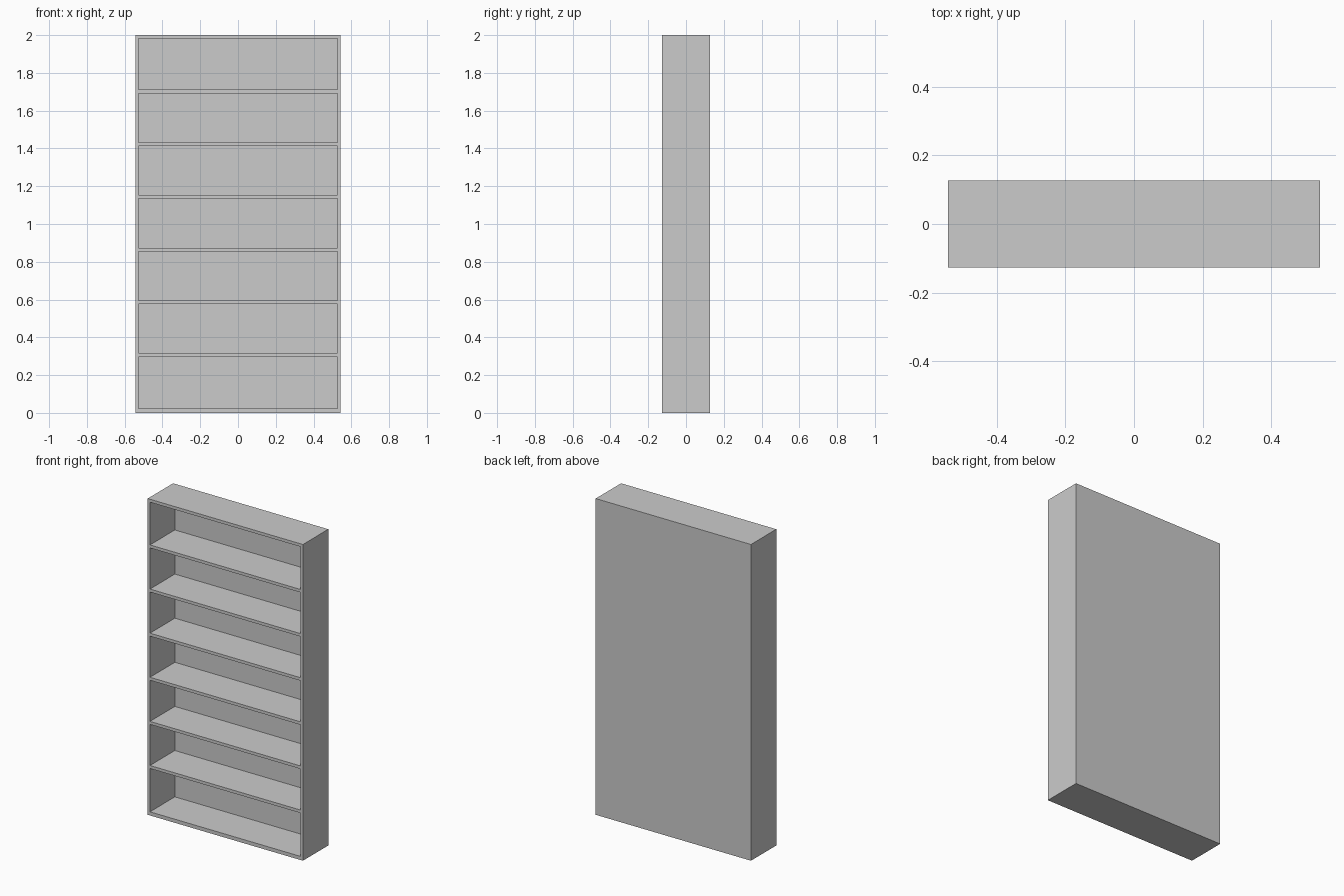
import bpy

W, D, H = 1.086, 0.253, 2.0      # overall size
SIDE, BOARD, BACK = 0.016, 0.019, 0.005
BASE = 0.023                     # bottom board thickness
SHELVES, FIRST, PITCH = 6, 0.316, 0.279

cube = bpy.data.objects.get("Cube")
if cube:
    bpy.data.objects.remove(cube, do_unlink=True)

grey = bpy.data.materials.new("light_grey")
grey.use_nodes = True
colour = (0.6, 0.6, 0.6, 1.0)
grey.diffuse_color = colour
grey.node_tree.nodes["Principled BSDF"].inputs["Base Color"].default_value = colour


def board(name, x, y, z):
    """Box spanning the (low, high) range on each axis."""
    spans = (x, y, z)
    bpy.ops.mesh.primitive_cube_add(size=1, location=[(a + b) / 2 for a, b in spans])
    ob = bpy.context.object
    ob.name = name
    ob.scale = [b - a for a, b in spans]
    bpy.ops.object.transform_apply(location=False, rotation=False, scale=True)
    ob.data.materials.append(grey)
    return ob


inner_x = (SIDE - W / 2, W / 2 - SIDE)
depth = (-D / 2, D / 2 - BACK)

# Outer case
board("left_side", (inner_x[1], W / 2), depth, (0, H))
board("right_side", (-W / 2, inner_x[0]), depth, (0, H))
board("top_board", inner_x, depth, (H - BOARD, H))
board("bottom_board", inner_x, depth, (0, BASE))
board("back_panel", (-W / 2, W / 2), (depth[1], D / 2), (0, H))

# Evenly spaced shelves, flush with the front of the case
for i in range(SHELVES):
    top = FIRST + i * PITCH
    board(f"shelf_{i + 1}", inner_x, depth, (top - BOARD, top))
